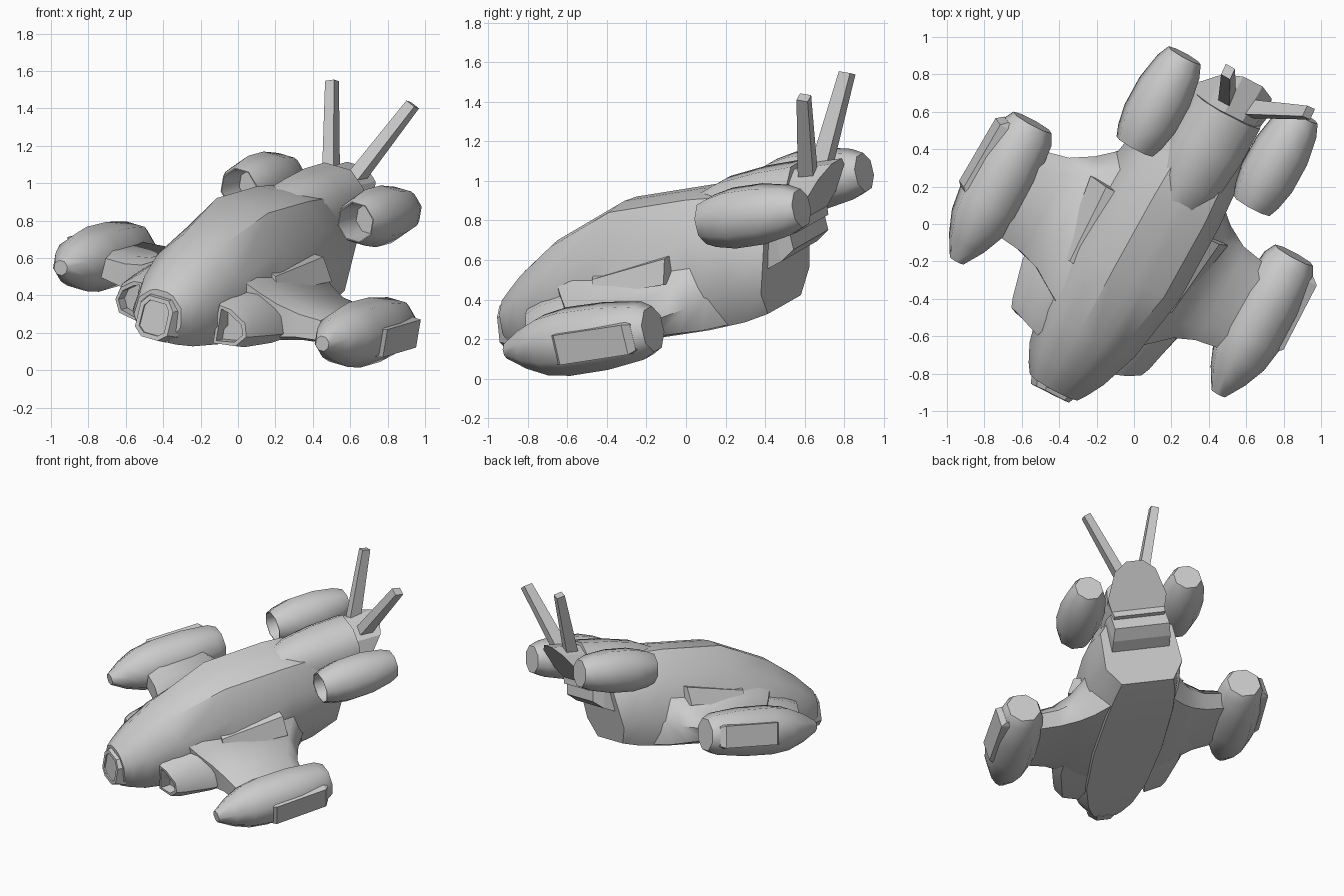
import bpy, bmesh, math
from mathutils import Matrix, Vector

if "Cube" in bpy.data.objects:
    bpy.data.objects.remove(bpy.data.objects["Cube"])

# Ship frame: X = starboard, Y = aft, Z = up, banked and yawed into the world
R = Vector((0.863, -0.438, -0.25)).normalized()
B = Vector((0.472, 0.873, 0.13))
B = (B - R * B.dot(R)).normalized()
U = R.cross(B)
POSE = Matrix((R, B, U)).transposed().to_4x4()
POSE.translation = (-0.25, -0.55, 0.34)


def loft(name, rings, mirror=True, smooth=50, recess=None):
    """Skin a list of equal-length point rings, cap both ends."""
    bm = bmesh.new()
    vs = [[bm.verts.new(p) for p in ring] for ring in rings]
    n = len(rings[0])
    for a, b in zip(vs, vs[1:]):
        for i in range(n):
            j = (i + 1) % n
            bm.faces.new((a[i], a[j], b[j], b[i]))
    front = bm.faces.new(vs[0][::-1])
    bm.faces.new(vs[-1])
    bmesh.ops.recalc_face_normals(bm, faces=bm.faces)
    if recess:
        inset, depth = recess
        bmesh.ops.inset_region(bm, faces=[front], thickness=inset)
        res = bmesh.ops.extrude_discrete_faces(bm, faces=[front])
        bmesh.ops.translate(bm, verts=res["faces"][0].verts, vec=(0, depth, 0))
    me = bpy.data.meshes.new(name)
    bm.to_mesh(me)
    bm.free()
    ob = bpy.data.objects.new(name, me)
    bpy.context.collection.objects.link(ob)
    ob.matrix_world = POSE
    if mirror:
        ob.modifiers.new("Mirror", "MIRROR")
    if smooth:
        bpy.ops.object.select_all(action="DESELECT")
        ob.select_set(True)
        bpy.context.view_layer.objects.active = ob
        bpy.ops.object.shade_smooth_by_angle(angle=math.radians(smooth))
    return ob


def turned(name, x, z, profile, sides=8):
    """Octagonal pod from (y, radius) steps."""
    ang = [math.pi * (2 * i + 1) / sides for i in range(sides)]
    return loft(name, [[(x + r * math.cos(a), y, z + r * math.sin(a)) for a in ang]
                       for y, r in profile])


def section(y, pts, shear=0):
    """Symmetric cross-section from half points listed bottom to top."""
    ring = pts + [(-x, z) for x, z in reversed(pts)]
    return [(x, y + shear * z, z) for x, z in ring]


# Main hull, cut off by a slanted rear face (last column is the slant)
hull = [
    (-0.37, .08, -.13, .145, -.03, .13, .07, .07, .125, 0),
    (-0.32, .11, -.14, .18, -.03, .155, .10, .08, .165, 0),
    (-0.22, .16, -.15, .23, -.03, .195, .15, .10, .24, 0),
    (0.00, .22, -.15, .29, -.02, .25, .23, .12, .37, 0),
    (0.40, .25, -.15, .34, .00, .29, .33, .16, .51, 0),
    (0.85, .24, -.15, .34, .03, .28, .36, .16, .515, 0),
    (1.05, .22, -.14, .31, .05, .27, .34, .15, .50, 0),
    (1.21, .19, -.12, .28, .00, .265, .25, .14, .38, .3),
]
loft("hull", [section(y, [(wb, zb), (w, zm), (ws, zs), (wt, zt), (.03, zt + .012)], sh)
              for y, wb, zb, w, zm, ws, zs, wt, zt, sh in hull], mirror=False, smooth=38)

# Nose sensor frame with a shallow window
nose = [(.05, -.12), (.10, -.08), (.10, .05), (.06, .10)]
big = [(x * 1.3, z * 1.12) for x, z in nose]
loft("nose_frame", [section(-.41, nose, .15), section(-.34, big, .15)],
     mirror=False, smooth=30, recess=(.025, .01))

# Side intakes blending back into the wing roots
loft("side_intake", [
    [(.24, -.15, -.12), (.36, -.12, -.11), (.405, -.10, -.05), (.385, -.10, .02), (.30, -.13, .08), (.24, -.15, .09)],
    [(.22, -.05, -.14), (.38, -.05, -.12), (.425, -.05, -.05), (.405, -.05, .03), (.31, -.05, .11), (.22, -.05, .13)],
    [(.20, .16, -.14), (.43, .16, -.11), (.48, .16, -.05), (.45, .16, .04), (.33, .16, .15), (.20, .16, .17)],
    [(.20, .55, -.14), (.43, .45, -.10), (.48, .45, -.05), (.45, .45, .04), (.33, .5, .16), (.20, .55, .2)],
], smooth=35, recess=(.022, .07))

# Stub wings, flared at the root
wing = [(.20, .02, 1.05, -.14, .26), (.33, .10, .92, -.13, .18), (.42, .16, .84, -.11, .13),
        (.54, .20, .77, -.085, .10), (.78, .23, .72, -.06, .09)]
loft("wing", [[(x, y0, zb + .03), (x, y0 + .01, zt - .03), (x, y0 + .10, zt), (x, y1 - .08, zt),
               (x, y1, (zt + zb) / 2), (x, y1 - .06, zb), (x, y0 + .1, zb)]
              for x, y0, y1, zb, zt in wing], smooth=50)

# Wedge fairing above each wing root
loft("root_fairing", [
    [(.25, .30, .15), (.35, .30, .13), (.315, .30, .21), (.25, .30, .25)],
    [(.22, .755, .12), (.425, .755, .15), (.35, .755, .268), (.22, .755, .27)],
], smooth=0)

# Wingtip nacelles and their outer panels
turned("wingtip_nacelle", .81, .005,
       [(0, .042), (.11, .108), (.23, .157), (.36, .177),
        (.58, .175), (.79, .15), (.85, .118)])
loft("nacelle_panel", [
    [(.9, .35, -.085), (.962, .35, -.075), (.962, .35, .075), (.9, .35, .085)],
    [(.9, .38, -.085), (.99, .38, -.075), (.99, .38, .08), (.9, .38, .085)],
    [(.9, .77, -.085), (.98, .77, -.075), (.98, .77, .08), (.9, .77, .085)],
    [(.88, .80, -.075), (.945, .80, -.065), (.945, .80, .07), (.88, .80, .075)],
], smooth=0)

# Rear engines with hollow intakes
turned("rear_engine", .362, .425,
       [(1.20, .085), (1.04, .106), (1.04, .112), (1.10, .135), (1.21, .157),
        (1.38, .157), (1.53, .13), (1.60, .10)])


# Tail boom along the spine
def arch(y, w, top, low):
    h = top - low
    return section(y, [(w * .9, low), (w, low + h * .35), (w * .86, low + h * .75), (w * .4, top)])


loft("tail_boom", [arch(.82, .13, .50, .25), arch(1.0, .19, .56, .25),
                   arch(1.22, .21, .585, .25), arch(1.44, .205, .59, .27)],
     mirror=False, smooth=50)

# Tail block with slanted hexagonal end, and the step beneath it
tail = [(.19, .30), (.215, .38), (.15, .52), (.06, .57)]
loft("tail_block", [section(1.30, [(x * .93, z) for x, z in tail], .25),
                    section(1.17, tail, .86)], mirror=False, smooth=0)
loft("tail_step", [section(1.20, [(.21, .10), (.21, .34)]),
                   section(1.33, [(.21, .14), (.21, .33)]),
                   section(1.41, [(.20, .19), (.20, .31)])], mirror=False, smooth=0)


# V-shaped tail fins
def fin_ring(c, t, d):
    return [(c[0] + a * t, c[1] + b * d, c[2] - a * t * .4 - b * d * .3)
            for a, b in ((-1, -1), (1, -1), (1, 1), (-1, 1))]


loft("tail_fin", [fin_ring((.075, 1.52, .53), .032, .042),
                  fin_ring((.25, 1.70, .965), .026, .030)], smooth=0)
